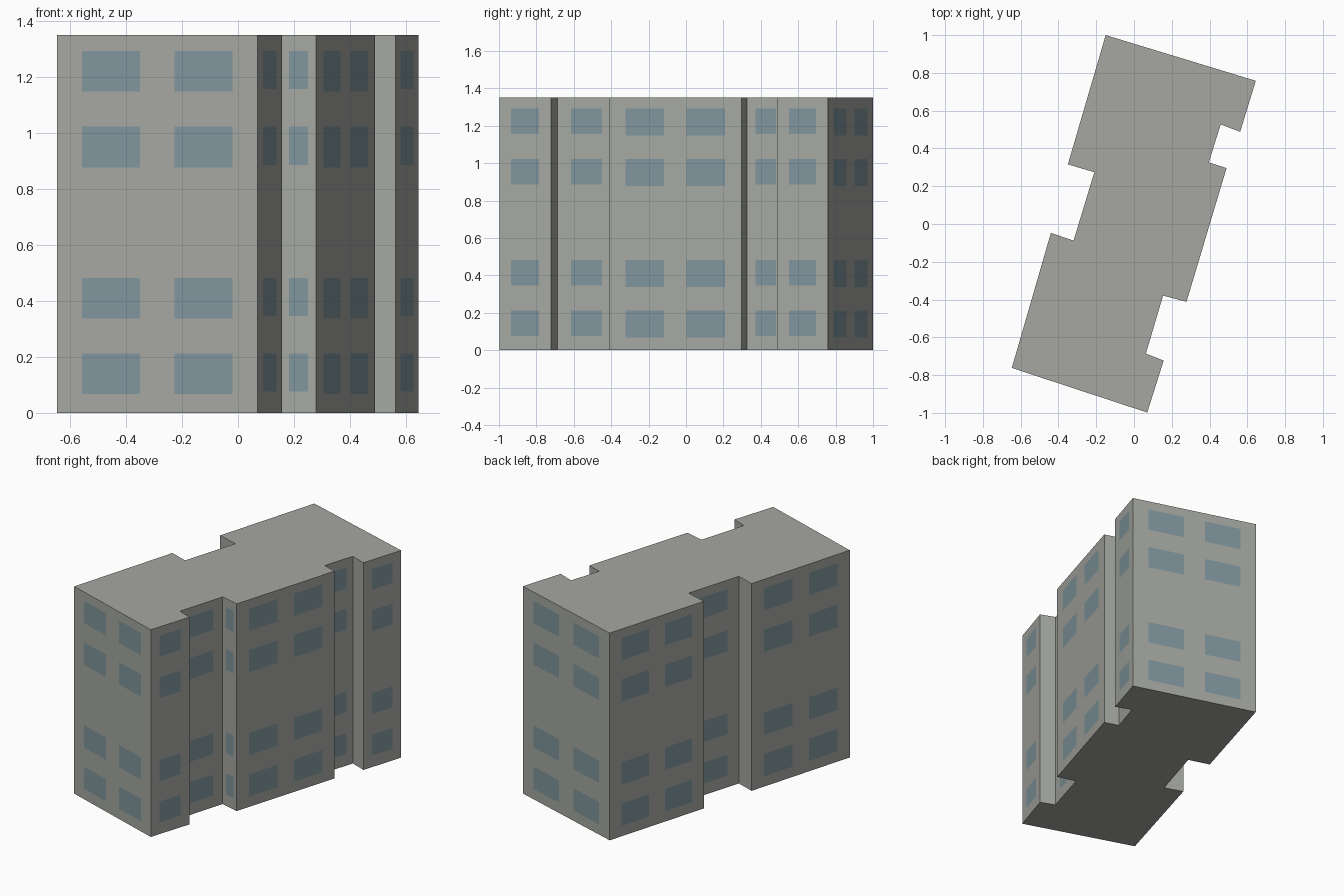
import bpy
import bmesh
from mathutils import Vector

cube = bpy.data.objects.get("Cube")
if cube:
    bpy.data.objects.remove(cube, do_unlink=True)

HEIGHT = 1.35
STOREY = 0.27
BLANK_STOREY = 2


def material(name, color):
    mat = bpy.data.materials.new(name)
    mat.use_nodes = True
    mat.diffuse_color = (*color, 1)
    mat.node_tree.nodes["Principled BSDF"].inputs["Base Color"].default_value = (*color, 1)
    return mat


wall_mat = material("grey concrete", (0.38, 0.39, 0.36))
glass_mat = material("blue grey glass", (0.215, 0.305, 0.335))

# Footprint corners, counter-clockwise, with the number of windows on the wall that starts there
footprint = [
    (-0.647, -0.762, 2), (0.070, -0.998, 1), (0.157, -0.723, 0), (0.063, -0.686, 1),
    (0.154, -0.379, 1), (0.278, -0.412, 2), (0.490, 0.296, 0), (0.396, 0.326, 1),
    (0.459, 0.527, 0), (0.562, 0.488, 1), (0.645, 0.758, 2), (-0.150, 1.000, 2),
    (-0.350, 0.316, 1), (-0.210, 0.274, 1), (-0.320, -0.088, 0), (-0.440, -0.047, 2),
]

# Breaks along a wall: every odd strip holds windows
COLUMNS = {0: [0, 1], 1: [0, 0.23, 0.77, 1], 2: [0, 0.125, 0.415, 0.585, 0.875, 1]}


def wall(bm, start, end, windows):
    """Flat wall divided into strips, with glazed cells in the window storeys."""
    sill = 0.067 if windows == 2 else 0.076
    columns = COLUMNS[windows]
    levels = [0]
    for storey in range(5):
        if storey != BLANK_STOREY:
            levels += [storey * STOREY + sill, storey * STOREY + 0.212]
    levels.append(HEIGHT)
    if not windows:
        levels = [0, HEIGHT]
    grid = [[bm.verts.new((*start.lerp(end, t), z)) for t in columns] for z in levels]
    for r in range(len(levels) - 1):
        for c in range(len(columns) - 1):
            face = bm.faces.new((grid[r][c], grid[r][c + 1],
                                 grid[r + 1][c + 1], grid[r + 1][c]))
            face.material_index = int(r % 2 == 1 and c % 2 == 1)


def build(name, bm):
    mesh = bpy.data.meshes.new(name)
    bm.to_mesh(mesh)
    bm.free()
    mesh.materials.append(wall_mat)
    mesh.materials.append(glass_mat)
    obj = bpy.data.objects.new(name, mesh)
    bpy.context.collection.objects.link(obj)
    return obj


# Outer walls with their windows
corners = [Vector((x, y)) for x, y, _ in footprint]
bm = bmesh.new()
for i, (_, _, windows) in enumerate(footprint):
    wall(bm, corners[i], corners[(i + 1) % len(corners)], windows)
bmesh.ops.remove_doubles(bm, verts=bm.verts, dist=0.0005)
build("building_walls", bm)

# Flat roof and underside
for name, z in (("flat_roof", HEIGHT), ("building_base", 0)):
    bm = bmesh.new()
    slab = bm.faces.new([bm.verts.new((*p, z)) for p in corners])
    slab.normal_update()
    if (slab.normal.z > 0) != (z > 0):
        slab.normal_flip()
    build(name, bm)
